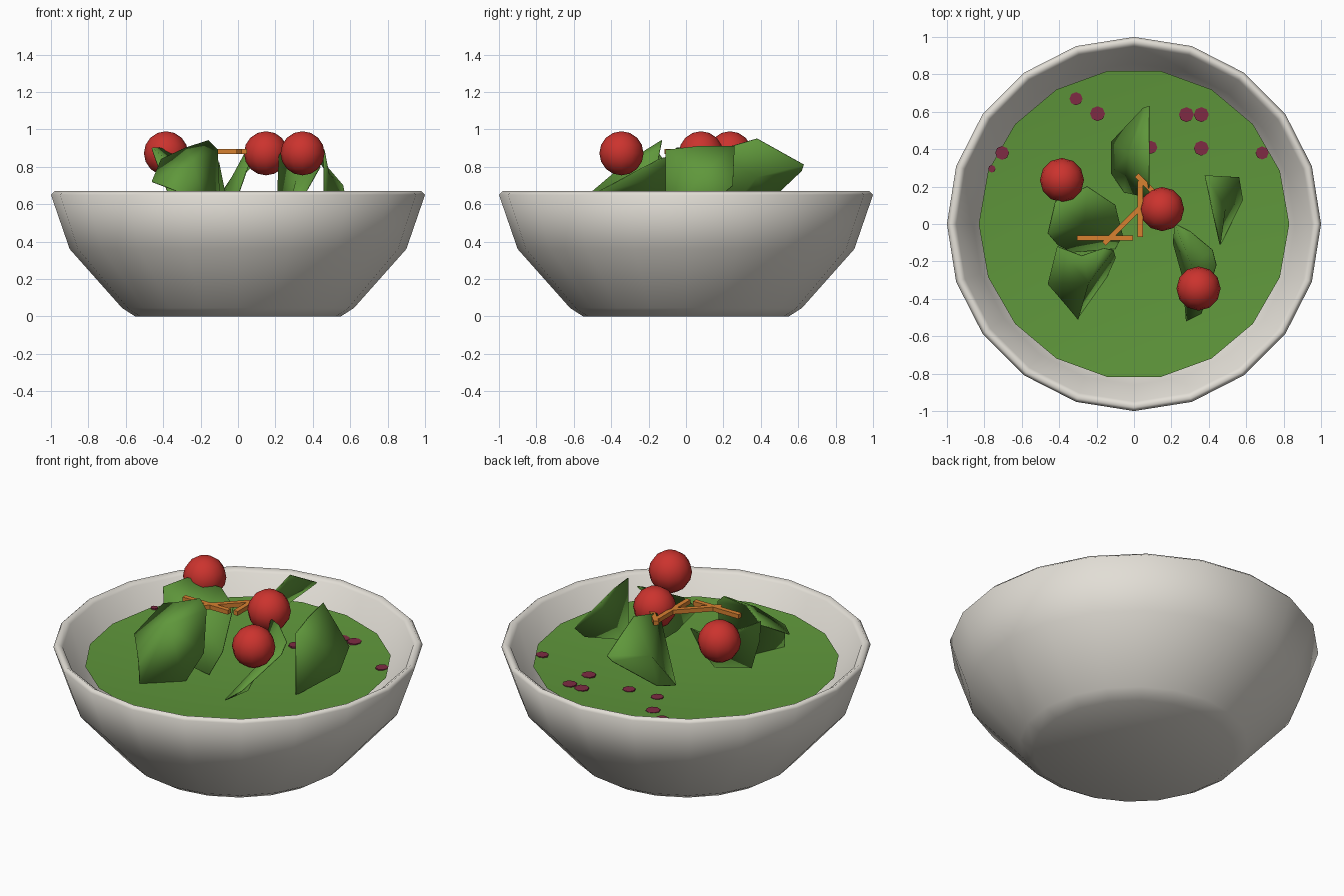
import bpy, bmesh, math
from mathutils import Vector

if "Cube" in bpy.data.objects:
    bpy.data.objects.remove(bpy.data.objects["Cube"])


def material(name, rgb):
    m = bpy.data.materials.new(name)
    m.diffuse_color = (*rgb, 1)
    m.use_nodes = True
    m.node_tree.nodes["Principled BSDF"].inputs["Base Color"].default_value = m.diffuse_color
    return m


CREAM = material("cream ceramic", (0.76, 0.73, 0.67))
GREEN = material("leaf green", (0.115, 0.31, 0.044))
RED = material("tomato red", (0.60, 0.033, 0.027))
ORANGE = material("carrot orange", (0.68, 0.22, 0.03))
PURPLE = material("onion purple", (0.21, 0.024, 0.056))


def add_object(name, bm, mat, smooth=None):
    bmesh.ops.recalc_face_normals(bm, faces=bm.faces)
    me = bpy.data.meshes.new(name)
    bm.to_mesh(me)
    bm.free()
    me.materials.append(mat)
    ob = bpy.data.objects.new(name, me)
    bpy.context.collection.objects.link(ob)
    if smooth is not None:
        bpy.ops.object.select_all(action='DESELECT')
        bpy.context.view_layer.objects.active = ob
        ob.select_set(True)
        bpy.ops.object.shade_smooth_by_angle(angle=math.radians(smooth))
    return ob


def lathe(name, profile, sides, mat, smooth):
    """Revolve (radius, height) points about z; radius 0 closes to a pole."""
    bm = bmesh.new()
    rings = []
    for r, z in profile:
        if r == 0:
            rings.append([bm.verts.new((0, 0, z))] * sides)
        else:
            rings.append([bm.verts.new((r * math.cos(math.tau * i / sides),
                                        r * math.sin(math.tau * i / sides), z))
                          for i in range(sides)])
    for a, b in zip(rings, rings[1:]):
        for i in range(sides):
            j = (i + 1) % sides
            bm.faces.new(list(dict.fromkeys((a[i], a[j], b[j], b[i]))))
    return add_object(name, bm, mat, smooth)


# Bowl with a rounded foot and lip, hollow inside
lathe("bowl", [(0, 0), (0.55, 0), (0.62, 0.045), (0.90, 0.36), (1.0, 0.65),
               (0.98, 0.67), (0.95, 0.65), (0.86, 0.38), (0.59, 0.08), (0, 0.06)],
      20, CREAM, 89)

# Bed of greens: a shallow dish-shaped sheet inside the bowl
BED_EDGE, BED_MID, BED_R = 0.56, 0.478, 0.83
bed = lathe("salad_bed", [(BED_R, BED_EDGE), (0, BED_MID)], 18, GREEN, 30)
if bed.data.polygons[0].normal.z < 0:
    bed.data.flip_normals()


# Crumpled leaves: an outline fanned around a raised centre
def leaf(name, points, bulge):
    bm = bmesh.new()
    rim = [bm.verts.new(p) for p in points]
    centre = sum((v.co for v in rim), Vector()) / len(rim)
    mid = bm.verts.new(centre + Vector(bulge))
    for i, v in enumerate(rim):
        bm.faces.new((v, rim[(i + 1) % len(rim)], mid))
    ob = add_object(name, bm, GREEN, 60)
    mod = ob.modifiers.new("thickness", 'SOLIDIFY')
    mod.thickness = 0.006
    mod.offset = 0


leaf("leaf_back", [(0.08, 0.14, 0.88), (0.08, 0.38, 0.95), (0.08, 0.63, 0.81),
                   (0.05, 0.62, 0.78), (-0.12, 0.44, 0.61), (-0.12, 0.27, 0.55),
                   (-0.05, 0.17, 0.50)], (-0.03, 0, 0.02))
leaf("leaf_left", [(-0.46, -0.05, 0.90), (-0.42, 0.12, 0.90), (-0.25, 0.20, 0.855),
                   (-0.10, 0.10, 0.82), (-0.06, -0.06, 0.62), (-0.10, -0.13, 0.50),
                   (-0.33, -0.15, 0.55), (-0.41, -0.11, 0.75)], (0, 0.01, 0.0))
leaf("leaf_front_left", [(-0.41, -0.12, 0.84), (-0.28, -0.17, 0.90), (-0.16, -0.13, 0.94),
                         (-0.11, -0.14, 0.89), (-0.10, -0.18, 0.65), (-0.15, -0.29, 0.50),
                         (-0.30, -0.50, 0.53), (-0.30, -0.51, 0.66), (-0.46, -0.32, 0.72)],
     (0.01, -0.05, 0.09))
leaf("leaf_front_right", [(0.22, 0.0, 0.87), (0.30, -0.04, 0.87), (0.42, -0.14, 0.84),
                          (0.44, -0.22, 0.80), (0.36, -0.48, 0.66), (0.28, -0.52, 0.60),
                          (0.26, -0.28, 0.56), (0.21, -0.10, 0.60)], (0, 0, 0))
leaf("leaf_right", [(0.38, 0.26, 0.91), (0.42, 0.07, 0.91), (0.46, -0.11, 0.89),
                    (0.46, -0.11, 0.52), (0.58, 0.13, 0.60), (0.56, 0.25, 0.70)],
     (0.01, 0, 0))

# Cherry tomatoes
for i, (x, y) in enumerate([(-0.385, 0.235), (0.15, 0.08), (0.345, -0.345)]):
    bm = bmesh.new()
    bmesh.ops.create_uvsphere(bm, u_segments=12, v_segments=8, radius=0.118)
    ob = add_object(f"tomato_{i + 1}", bm, RED, 40)
    ob.location = (x, y, 0.872)

# Carrot sticks: centre and heading
for i, (x, y, deg) in enumerate([(-0.155, -0.075, 0), (-0.055, 0.0, 45),
                                 (0.033, 0.08, 90), (0.12, 0.155, -45)]):
    bm = bmesh.new()
    bmesh.ops.create_cube(bm, size=1)
    bmesh.ops.scale(bm, vec=(0.30, 0.028, 0.026), verts=bm.verts)
    ob = add_object(f"carrot_stick_{i + 1}", bm, ORANGE)
    ob.location = (x, y, 0.882)
    ob.rotation_euler.z = math.radians(deg)

# Onion bits lying on the sloping greens
for i, (x, y, r) in enumerate([(-0.31, 0.67, 0.035), (-0.195, 0.59, 0.04), (0.28, 0.585, 0.04),
                               (0.36, 0.585, 0.04), (0.36, 0.405, 0.04), (0.09, 0.41, 0.035),
                               (0.685, 0.38, 0.035), (-0.705, 0.38, 0.037),
                               (-0.76, 0.295, 0.02), (-0.09, 0.40, 0.035)]):
    bm = bmesh.new()
    bmesh.ops.create_cone(bm, cap_ends=True, segments=8, radius1=r, radius2=r, depth=0.009)
    ob = add_object(f"onion_bit_{i + 1}", bm, PURPLE)
    surface = BED_MID + (BED_EDGE - BED_MID) * math.hypot(x, y) / BED_R
    ob.location = (x, y, surface + 0.002)
